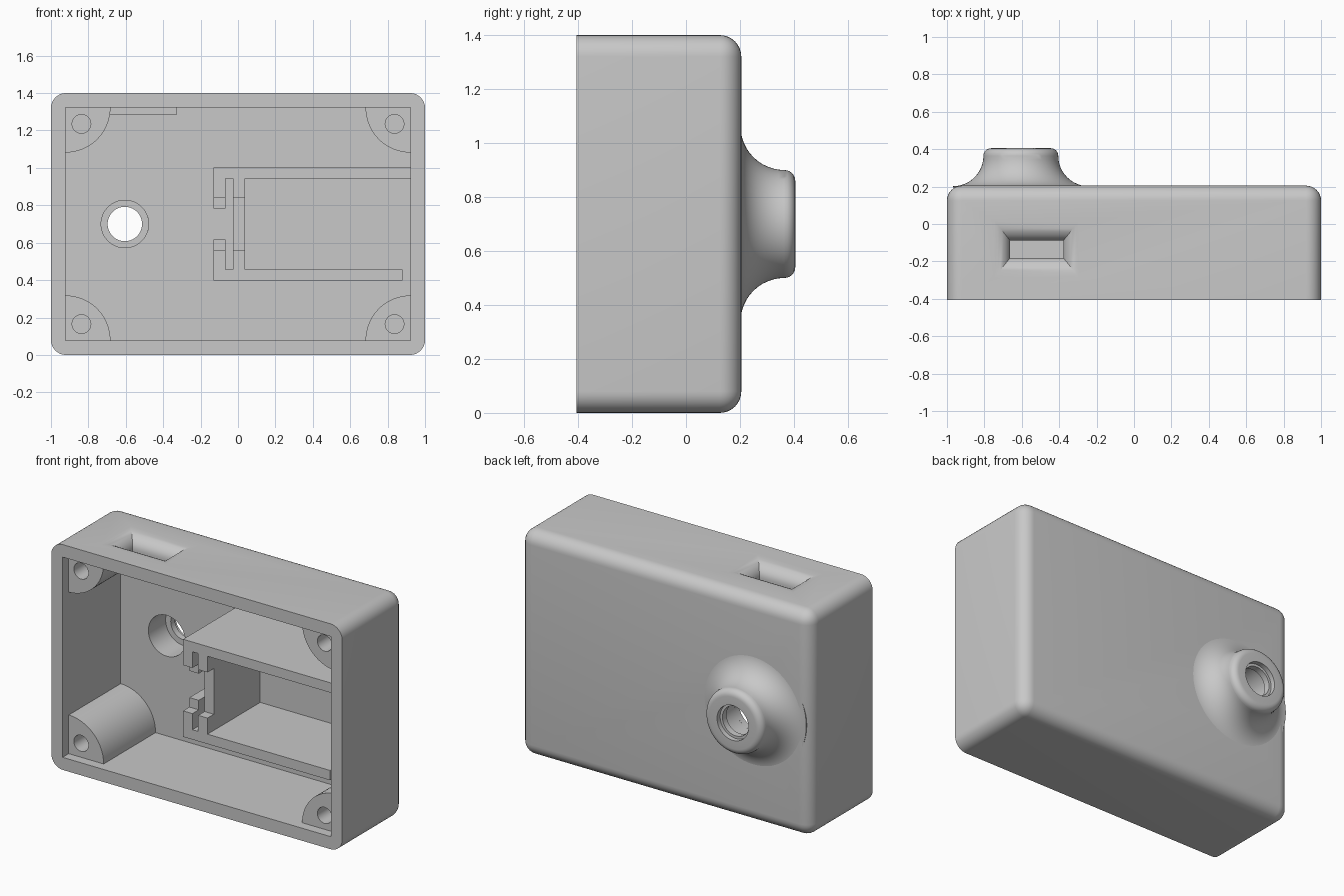
import bpy, bmesh, math
from math import sin, cos, pi, radians
from mathutils import Vector

cube = bpy.data.objects.get("Cube")
if cube:
    bpy.data.objects.remove(cube, do_unlink=True)

grey = bpy.data.materials.new("light_grey_plastic")
grey.use_nodes = True
grey.diffuse_color = (0.58, 0.58, 0.58, 1)
grey.node_tree.nodes["Principled BSDF"].inputs["Base Color"].default_value = grey.diffuse_color

FRONT, BACK, INNER_BACK, STANDOFF = -0.405, 0.205, 0.165, -0.345
MID_Z = 0.7
IN_X, IN_Z = 0.922, 0.622          # half size of the cavity
BORE_X, BORE_R = -0.605, 0.127


def finish(bm, name):
    bmesh.ops.recalc_face_normals(bm, faces=bm.faces)
    mesh = bpy.data.meshes.new(name)
    bm.to_mesh(mesh)
    bm.free()
    ob = bpy.data.objects.new(name, mesh)
    bpy.context.collection.objects.link(ob)
    mesh.materials.append(grey)
    return ob


def loft(name, rings, caps=True):
    """Skin a list of equal-length closed rings of points."""
    bm = bmesh.new()
    loops = [[bm.verts.new(p) for p in ring] for ring in rings]
    n = len(loops[0])
    pairs = list(zip(loops, loops[1:]))
    if not caps:
        pairs.append((loops[-1], loops[0]))
    for a, b in pairs:
        for i in range(n):
            j = (i + 1) % n
            bm.faces.new((a[i], a[j], b[j], b[i]))
    if caps:
        bm.faces.new(loops[0])
        bm.faces.new(loops[-1])
    return finish(bm, name)


def prism(name, outline, y0, y1):
    """Extrude an x-z outline along y."""
    return loft(name, [[(x, y, z) for x, z in outline] for y in (y0, y1)])


def block(name, x0, x1, y0, y1, z0, z1):
    return prism(name, [(x0, z0), (x1, z0), (x1, z1), (x0, z1)], y0, y1)


def circle(cx, cz, r, n=48):
    return [(cx + r * cos(2 * pi * i / n), cz + r * sin(2 * pi * i / n)) for i in range(n)]


def combine(ob, tool, operation="DIFFERENCE"):
    """Apply a boolean and discard the tool."""
    tool.hide_render = True
    mod = ob.modifiers.new("boolean", "BOOLEAN")
    mod.object, mod.operation, mod.solver = tool, operation, "EXACT"
    bpy.context.view_layer.update()
    graph = bpy.context.evaluated_depsgraph_get()
    mesh = bpy.data.meshes.new_from_object(ob.evaluated_get(graph))
    ob.modifiers.clear()
    ob.data = mesh
    bpy.data.objects.remove(tool, do_unlink=True)


# Outer shell: every edge rounded except those of the open front
shell = block("case_shell", -1, 1, FRONT, BACK, 0, 2 * MID_Z)
bm = bmesh.new()
bm.from_mesh(shell.data)
edges = [e for e in bm.edges if max(v.co.y for v in e.verts) > 0]
bmesh.ops.bevel(bm, geom=edges, offset=0.08, segments=8, profile=0.5, affect="EDGES")
bm.to_mesh(shell.data)
bm.free()
combine(shell, block("cavity", -IN_X, IN_X, FRONT - 0.1, INNER_BACK, MID_Z - IN_Z, MID_Z + IN_Z))
combine(shell, prism("bore", circle(BORE_X, MID_Z, BORE_R), 0, 0.4))

# Connector port in the top: inner pad and a flared slot
PORT_X, PORT_Y, HALF_X, HALF_Y = -0.52, -0.135, 0.142, 0.046
combine(shell, block("port_pad", PORT_X - 0.195, PORT_X + 0.195, PORT_Y - 0.1, PORT_Y + 0.1,
                     1.285, 1.36), "UNION")


def port_ring(grow, z):
    hx, hy = HALF_X + 0.085 * grow, HALF_Y + 0.105 * grow
    return [(PORT_X + sx * hx, PORT_Y + sy * hy, z)
            for sx, sy in ((-1, -1), (1, -1), (1, 1), (-1, 1))]


flare = [port_ring(0, 1.2)]
for i in range(9):
    t = i / 8 * pi / 2
    flare.append(port_ring(1 - cos(t), 1.318 + 0.082 * sin(t)))
flare.append(port_ring(1, 1.5))
combine(shell, loft("port_cutter", flare))

# Flared nozzle on the back, turned around the bore
profile = [(BORE_R, 0.185), (0.358, 0.185)]
for i in range(13):
    t = i / 12 * pi / 2
    profile.append((0.363 - 0.163 * sin(t), 0.365 - 0.163 * cos(t)))
for i in range(7):
    t = i / 6 * pi / 2
    profile.append((0.16 + 0.04 * cos(t), 0.365 + 0.04 * sin(t)))
profile += [(0.108, 0.405), (0.108, 0.375), (0.092, 0.375), (0.092, 0.335), (BORE_R, 0.335)]
nozzle = loft("nozzle", [[(x, y, z) for (x, z), y in
                          ((p, y) for p in circle(BORE_X, MID_Z, r, 64))]
                         for r, y in profile], caps=False)

# Quarter-round screw posts in the four corners
posts = []
for sx, side in ((-1, "right"), (1, "left")):
    for sz, level in ((-1, "lower"), (1, "upper")):
        cx, cz = sx * IN_X, MID_Z + sz * IN_Z
        arc = [(cx - sx * 0.24 * cos(i / 16 * pi / 2), cz - sz * 0.24 * sin(i / 16 * pi / 2))
               for i in range(17)]
        post = prism(f"{level}_{side}_screw_post", [(cx, cz)] + arc, STANDOFF, INNER_BACK + 0.01)
        combine(post, prism("screw_hole", circle(cx - sx * 0.085, cz - sz * 0.087, 0.05, 32),
                            FRONT, 0.1))
        posts.append(post)

# Compartment bracket: two rails, a cross wall and a slotted board holder
def holder_side(s, end):
    return [(x, MID_Z + s * z) for x, z in
            ((0.037, 0.242), (end, 0.242), (end, 0.303), (-0.131, 0.303),
             (-0.131, 0.083), (-0.067, 0.083), (-0.067, 0.242), (-0.027, 0.242))]


outline = holder_side(1, IN_X + 0.01) + holder_side(-1, 0.88)[::-1]
bracket = prism("compartment_bracket", outline, -0.352, INNER_BACK + 0.01)
combine(bracket, block("step_cutter", -0.2, 0.1, FRONT, -0.29, MID_Z - 0.142, MID_Z + 0.142))

# Smooth the rounded surfaces, keep hard edges
for ob in bpy.context.view_layer.objects:
    ob.select_set(False)
for ob in [shell, nozzle, bracket] + posts:
    ob.select_set(True)
    bpy.context.view_layer.objects.active = ob
bpy.ops.object.shade_smooth_by_angle(angle=radians(30))
